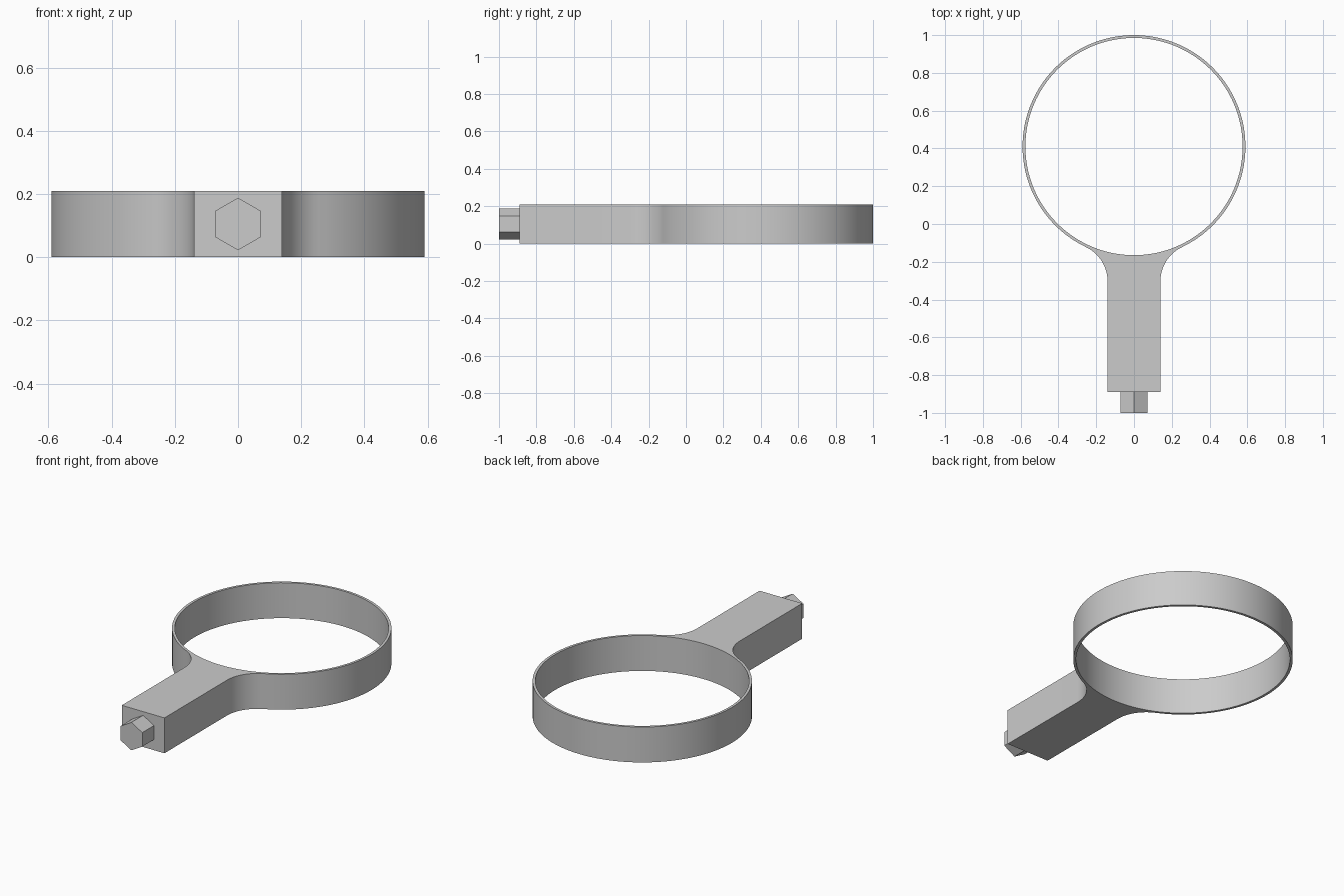
import bpy, bmesh
from math import sin, cos, asin, sqrt, radians, pi
from mathutils import Vector

cube = bpy.data.objects.get("Cube")
if cube:
    bpy.data.objects.remove(cube)

HEIGHT = 0.21
CENTRE = Vector((0, 0.41, 0))
R_OUT, R_IN = 0.59, 0.575
HALF_W, END_Y = 0.14, -0.89
FILLET = 0.2

grey = bpy.data.materials.new("light grey")
grey.use_nodes = True
grey.diffuse_color = (0.6, 0.6, 0.6, 1)
grey.node_tree.nodes["Principled BSDF"].inputs["Base Color"].default_value = (0.6, 0.6, 0.6, 1)


def finish(bm, name, smooth=False):
    bmesh.ops.recalc_face_normals(bm, faces=bm.faces)
    mesh = bpy.data.meshes.new(name)
    bm.to_mesh(mesh)
    bm.free()
    obj = bpy.data.objects.new(name, mesh)
    bpy.context.collection.objects.link(obj)
    mesh.materials.append(grey)
    if smooth:
        bpy.ops.object.select_all(action='DESELECT')
        obj.select_set(True)
        bpy.context.view_layer.objects.active = obj
        bpy.ops.object.shade_smooth_by_angle(angle=radians(30))
    return obj


def extrude(bm, faces, offset):
    new = bmesh.ops.extrude_face_region(bm, geom=faces)["geom"]
    verts = [g for g in new if isinstance(g, bmesh.types.BMVert)]
    bmesh.ops.translate(bm, verts=verts, vec=offset)


def ring_point(angle, radius):
    # angle is measured from the handle direction towards +x
    return CENTRE + Vector((sin(angle), -cos(angle), 0)) * radius


# Right half of the outline: handle end, side, fillet, ring
fx = HALF_W + FILLET
fy = CENTRE.y - sqrt((R_OUT + FILLET) ** 2 - fx ** 2)
touch = asin(fx / (R_OUT + FILLET))
half = [Vector((HALF_W * i / 4, END_Y, 0)) for i in range(4)]
half += [Vector((HALF_W, END_Y + (fy - END_Y) * i / 3, 0)) for i in range(3)]
for i in range(13):
    a = pi - (pi / 2 - touch) * i / 12
    half.append(Vector((fx + FILLET * cos(a), fy + FILLET * sin(a), 0)))
half += [ring_point(touch + (pi - touch) * i / 60, R_OUT) for i in range(1, 61)]
outline = half + [Vector((-p.x, p.y, 0)) for p in half[-2:0:-1]]

# Ring and handle as one solid, with a round opening
bm = bmesh.new()
outer = [bm.verts.new(p) for p in outline]
inner = [bm.verts.new(CENTRE + (p - CENTRE).normalized() * R_IN) for p in outline]
n = len(outline)
for i in range(n):
    j = (i + 1) % n
    bm.faces.new((outer[i], outer[j], inner[j], inner[i]))
extrude(bm, bm.faces[:], (0, 0, HEIGHT))
finish(bm, "ring_and_handle", smooth=True)

# Hexagonal peg on the handle end, corners up and down
bm = bmesh.new()
corners = [radians(60 * i + 90) for i in range(6)]
hexagon = bm.faces.new([bm.verts.new((0.083 * cos(a), -1, HEIGHT / 2 + 0.083 * sin(a)))
                        for a in corners])
extrude(bm, [hexagon], (0, 1 + END_Y, 0))
finish(bm, "hex_peg")
